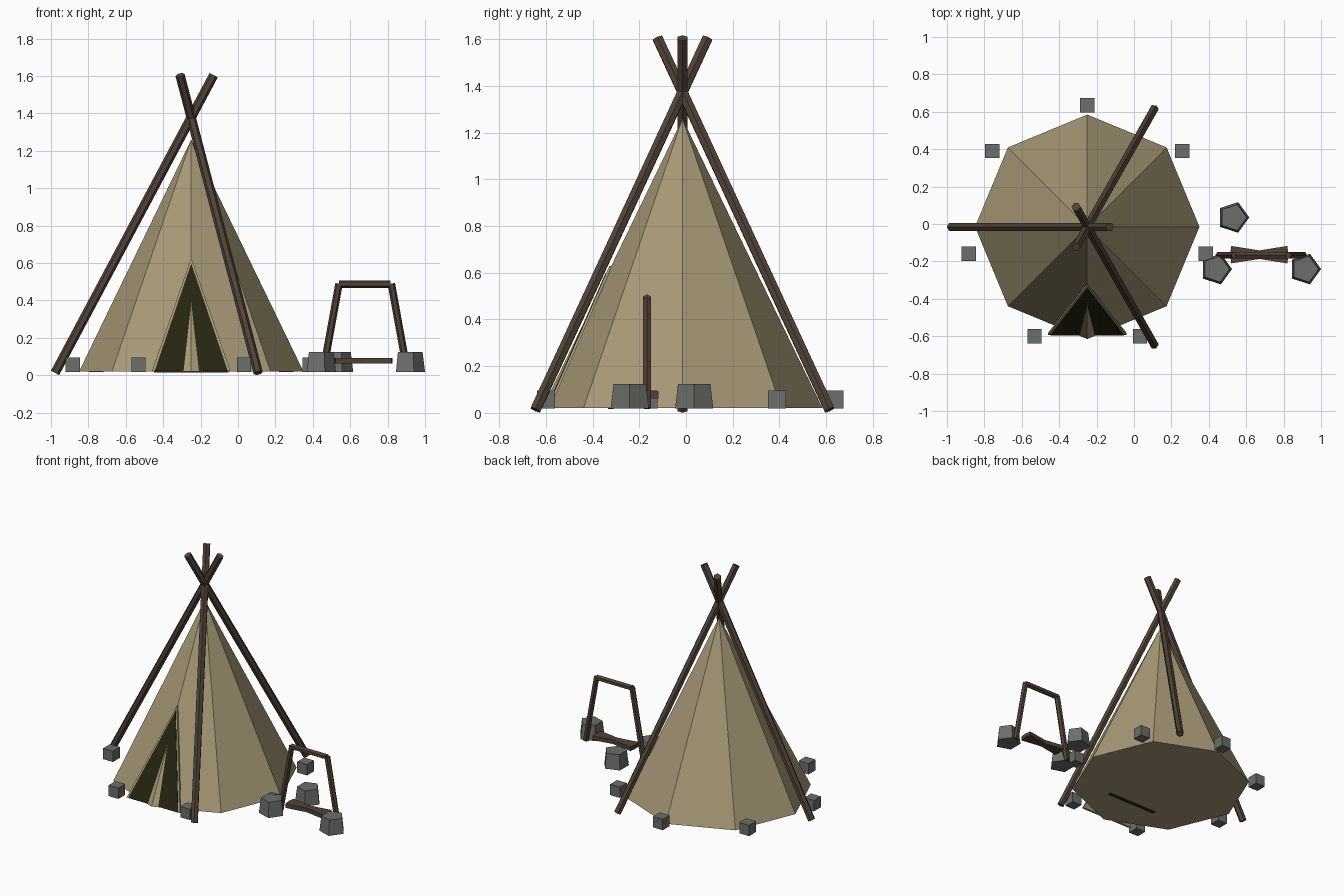
import bpy, bmesh, math
from mathutils import Vector, Matrix

cube = bpy.data.objects.get("Cube")
if cube:
    bpy.data.objects.remove(cube, do_unlink=True)


def material(name, rgb):
    m = bpy.data.materials.new(name)
    m.use_nodes = True
    m.diffuse_color = (*rgb, 1)
    m.node_tree.nodes["Principled BSDF"].inputs["Base Color"].default_value = (*rgb, 1)
    return m


canvas = material("tan canvas", (0.39, 0.32, 0.185))
wood = material("dark wood", (0.082, 0.054, 0.038))
stone = material("grey stone", (0.147, 0.157, 0.142))
shadow = material("doorway dark", (0.019, 0.018, 0.006))


def finish(name, bm, mat):
    bmesh.ops.recalc_face_normals(bm, faces=bm.faces)
    mesh = bpy.data.meshes.new(name)
    bm.to_mesh(mesh)
    bm.free()
    mesh.materials.append(mat)
    ob = bpy.data.objects.new(name, mesh)
    bpy.context.collection.objects.link(ob)
    return ob


def cone(name, mat, matrix, sides, r1, r2, depth):
    bm = bmesh.new()
    bmesh.ops.create_cone(bm, cap_ends=True, segments=sides, radius1=r1,
                          radius2=r2, depth=depth, matrix=matrix)
    bmesh.ops.remove_doubles(bm, verts=bm.verts, dist=1e-5)
    return finish(name, bm, mat)


def rod(name, a, b, r, sides=6):
    a, b = Vector(a), Vector(b)
    turn = (b - a).to_track_quat('Z', 'Y').to_matrix().to_4x4()
    return cone(name, wood, Matrix.Translation((a + b) / 2) @ turn, sides, r, r, (b - a).length)


def block(name, mat, centre, size, angle=0):
    bm = bmesh.new()
    bmesh.ops.create_cube(bm, matrix=Matrix.Translation(centre)
                          @ Matrix.Rotation(angle, 4, 'Z') @ Matrix.Diagonal((*size, 1)))
    return finish(name, bm, mat)


def triangle_plate(name, mat, points, depth):
    bm = bmesh.new()
    face = bm.faces.new([bm.verts.new(p) for p in points])
    back = bmesh.ops.extrude_face_region(bm, geom=[face])
    moved = [v for v in back["geom"] if isinstance(v, bmesh.types.BMVert)]
    bmesh.ops.translate(bm, verts=moved, vec=(0, depth, 0))
    return finish(name, bm, mat)


TX, TY = -0.25, -0.015

# Tent cover
cone("tent_cover", canvas, Matrix.Translation((TX, TY, 0.64)), 8, 0.6, 0, 1.24)

# Tent poles crossing above the cover
rod("pole_right", (-0.978, TY, 0.013), (-0.13, TY, 1.605), 0.025)
for name, s in (("pole_front", -1), ("pole_back", 1)):
    rod(name, (0.108, TY + s * 0.63, 0.013), (-0.31, TY - s * 0.107, 1.605), 0.025)

# Doorway: canvas border, dark opening and inner panel
triangle_plate("door_border", canvas,
               [(TX - 0.21, -0.594, 0.022), (TX + 0.21, -0.594, 0.022), (TX, -0.328, 0.63)], 0.012)
triangle_plate("door_opening", shadow,
               [(TX - 0.196, -0.597, 0.022), (TX + 0.196, -0.597, 0.022), (TX, -0.345, 0.598)], 0.009)
triangle_plate("door_inner_panel", shadow,
               [(TX - 0.2, -0.335, 0.016), (TX + 0.2, -0.335, 0.016), (TX, -0.335, 0.55)], 0.025)

# Ring of stones around the tent
for i in range(7):
    a = math.pi / 2 + i * math.tau / 7
    block(f"tent_stone_{i + 1}", stone,
          (TX + 0.65 * math.cos(a), TY + 0.65 * math.sin(a), 0.057), (0.077, 0.077, 0.077))

# Fire rocks
for i, (x, y) in enumerate([(0.53, 0.035), (0.438, -0.241), (0.914, -0.241)]):
    cone(f"fire_rock_{i + 1}", stone,
         Matrix.Translation((x, y, 0.071)) @ Matrix.Rotation(-math.pi / 2, 4, 'Z'),
         5, 0.086, 0.073, 0.106)

# Fire frame and crossed logs
FX, FY = 0.68, -0.167
for name, s in (("frame_leg_right", -1), ("frame_leg_left", 1)):
    rod(name, (FX + s * 0.225, FY, 0.02), (FX + s * 0.14, FY, 0.49), 0.02)
rod("frame_bar", (FX - 0.14, FY, 0.488), (FX + 0.135, FY, 0.488), 0.02)
for name, s in (("log_a", -1), ("log_b", 1)):
    block(name, wood, (0.67, FY + 0.003, 0.077), (0.31, 0.045, 0.029), s * math.radians(9))
